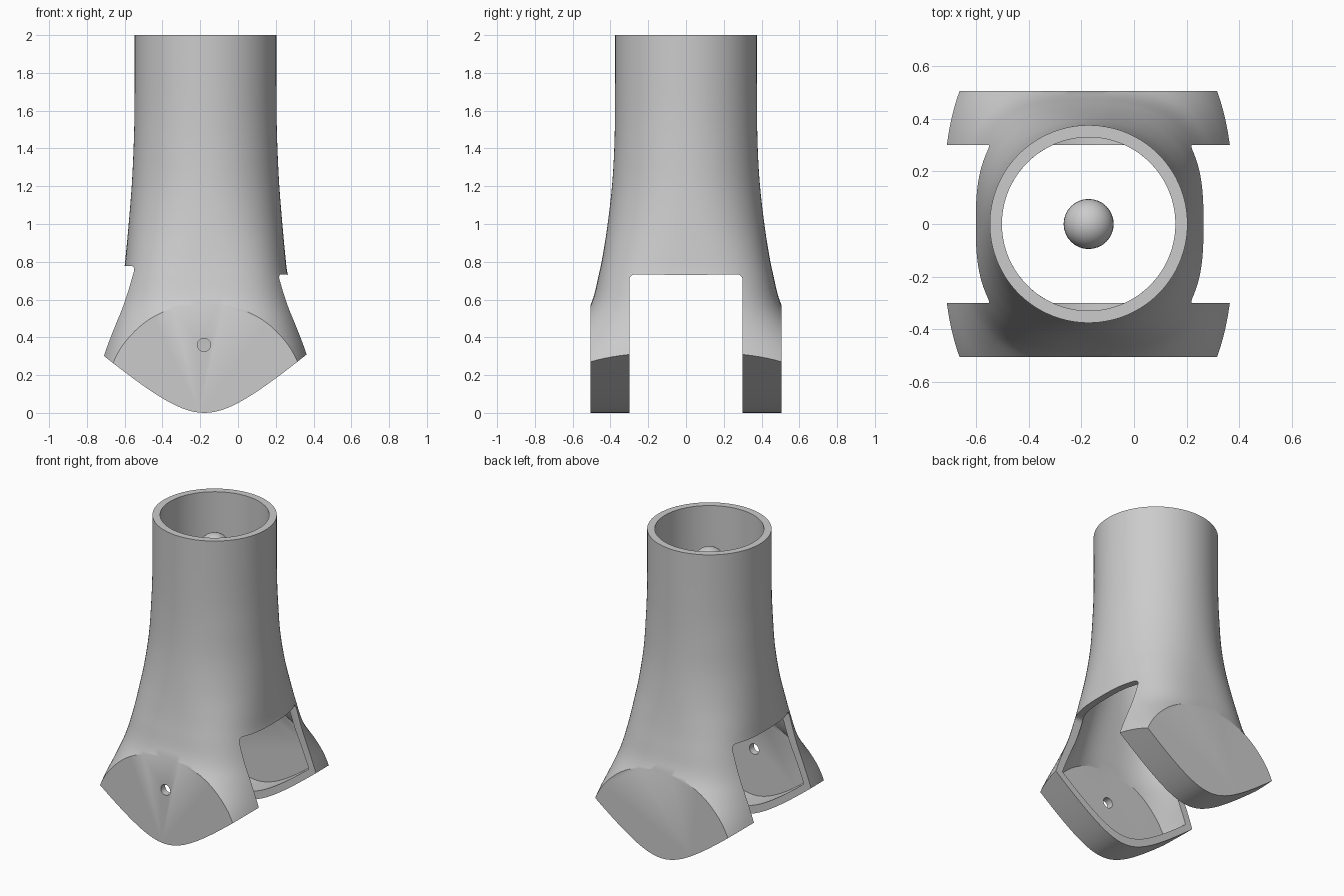
import bpy, math
from mathutils import Vector

if "Cube" in bpy.data.objects:
    bpy.data.objects.remove(bpy.data.objects["Cube"])

CX = -0.172   # axis of the tube
WALL = 0.046

grey = bpy.data.materials.new("light grey")
grey.diffuse_color = (0.6, 0.6, 0.6, 1)
grey.use_nodes = True
grey.node_tree.nodes["Principled BSDF"].inputs["Base Color"].default_value = grey.diffuse_color


def make(name, verts, faces):
    me = bpy.data.meshes.new(name)
    me.from_pydata(verts, [], faces)
    me.materials.append(grey)
    ob = bpy.data.objects.new(name, me)
    bpy.context.collection.objects.link(ob)
    return ob


def boolean(ob, tool, op):
    m = ob.modifiers.new("cut", 'BOOLEAN')
    m.operation, m.object, m.solver = op, tool, 'EXACT'
    bpy.context.view_layer.objects.active = ob
    bpy.ops.object.modifier_apply(modifier=m.name)
    bpy.data.objects.remove(tool)


# height, half width in x, half width in y, squareness
LEVELS = [(2.0, .375, .375, 2), (1.6, .376, .376, 2), (1.4, .381, .38, 2.05),
          (1.2, .391, .392, 2.1), (1.0, .407, .415, 2.3), (.85, .421, .438, 2.6),
          (.74, .434, .46, 2.8), (.57, .475, .506, 2.85), (.45, .51, .59, 2.85),
          (.3, .555, .72, 2.85), (-.1, .66, .95, 2.85)]


def smooth_levels(sub=4):
    p = [Vector(l) for l in LEVELS]
    out = []
    for i in range(len(p) - 1):
        a, b = p[i], p[i + 1]
        h = a[0] - b[0]

        def slope(j):
            if j == 0 or j == len(p) - 1:
                return (b - a) / h
            return (p[j + 1] - p[j - 1]) / (p[j - 1][0] - p[j + 1][0])
        m0, m1 = slope(i) * h, slope(i + 1) * h
        for k in range(sub):
            t = k / sub
            out.append(a * (2*t**3 - 3*t*t + 1) + m0 * (t**3 - 2*t*t + t)
                       + b * (3*t*t - 2*t**3) + m1 * (t**3 - t*t))
    return out + [p[-1]]


def loft(name, inset, top, n=96):
    verts, faces = [], []
    rows = smooth_levels()
    for r, (z, a, b, e) in enumerate(rows):
        z = top if r == 0 else z
        for i in range(n):
            t = 2 * math.pi * (i + .5) / n
            c, s = math.cos(t), math.sin(t)
            verts.append((CX + (a - inset) * math.copysign(abs(c) ** (2 / e), c),
                          (b - inset) * math.copysign(abs(s) ** (2 / e), s), z))
    for r in range(len(rows) - 1):
        for i in range(n):
            j = (i + 1) % n
            faces.append((r*n + i, (r+1)*n + i, (r+1)*n + j, r*n + j))
    faces.append(tuple(range(n)))
    faces.append(tuple(reversed(range((len(rows)-1)*n, len(rows)*n))))
    return make(name, verts, faces)


def prism_x(name, pts, x0, x1, axis):
    # extrude a counter-clockwise outline along x or y
    n = len(pts)
    place = (lambda u, v, d: (d, u, v)) if axis == 'x' else (lambda u, v, d: (u, d, v))
    verts = [place(u, v, d) for d in (x0, x1) for u, v in pts]
    faces = [(i, (i+1) % n, n + (i+1) % n, n + i) for i in range(n)]
    faces += [tuple(reversed(range(n))), tuple(range(n, 2*n))]
    if axis == 'y':
        faces = [tuple(reversed(f)) for f in faces]
    return make(name, verts, faces)


def envelope(name, half_y, lift):
    # flat front and back with a rounded V underside
    us = [-.9 + 1.8 * i / 60 for i in range(61)]
    pts = [(CX - .006 + u, lift + math.sqrt(.04 + (.865 * u) ** 2) - .2) for u in us]
    pts += [(.9, 2.3), (-1.2, 2.3)]
    return prism_x(name, pts, -half_y, half_y, 'y')


# forked tube: outer solid minus its hollow inside
body = loft("forked_tube", 0, 2.0)
boolean(body, envelope("outer_envelope", .505, 0), 'INTERSECT')
cavity = loft("cavity", WALL, 2.1)
boolean(cavity, envelope("inner_envelope", .505 - WALL, .055), 'INTERSECT')
boolean(body, cavity, 'DIFFERENCE')

# gap between the two arms, with rounded top corners and a slight tilt
pts = [(-.3, -.3), (.3, -.3)]
for side in (1, -1):
    for k in range(6):
        t = math.radians(18 * k if side > 0 else 90 + 18 * k)
        pts.append((side * .27 + .03 * math.cos(t), .725 + .03 * math.sin(t)))
gap = prism_x("gap_cutter", pts, -1.2, .9, 'x')
for v in gap.data.vertices:
    if v.co.z > 0:
        v.co.z += (-.17 - v.co.x) * .055
boolean(body, gap, 'DIFFERENCE')

# small hole in the front face
ring = [(-.18 + .035 * math.cos(math.tau * i / 24), .36 + .035 * math.sin(math.tau * i / 24))
        for i in range(24)]
boolean(body, prism_x("hole_cutter", ring, -.7, -.4, 'y'), 'DIFFERENCE')

# ball inside the top of the tube
bpy.ops.mesh.primitive_uv_sphere_add(segments=32, ring_count=16, radius=.095,
                                     location=(CX, 0, 1.78))
ball = bpy.context.object
ball.name = "inner_ball"
ball.data.materials.append(grey)

for ob in (body, ball):
    bpy.ops.object.select_all(action='DESELECT')
    ob.select_set(True)
    bpy.context.view_layer.objects.active = ob
    bpy.ops.object.shade_smooth_by_angle(angle=math.radians(30))
